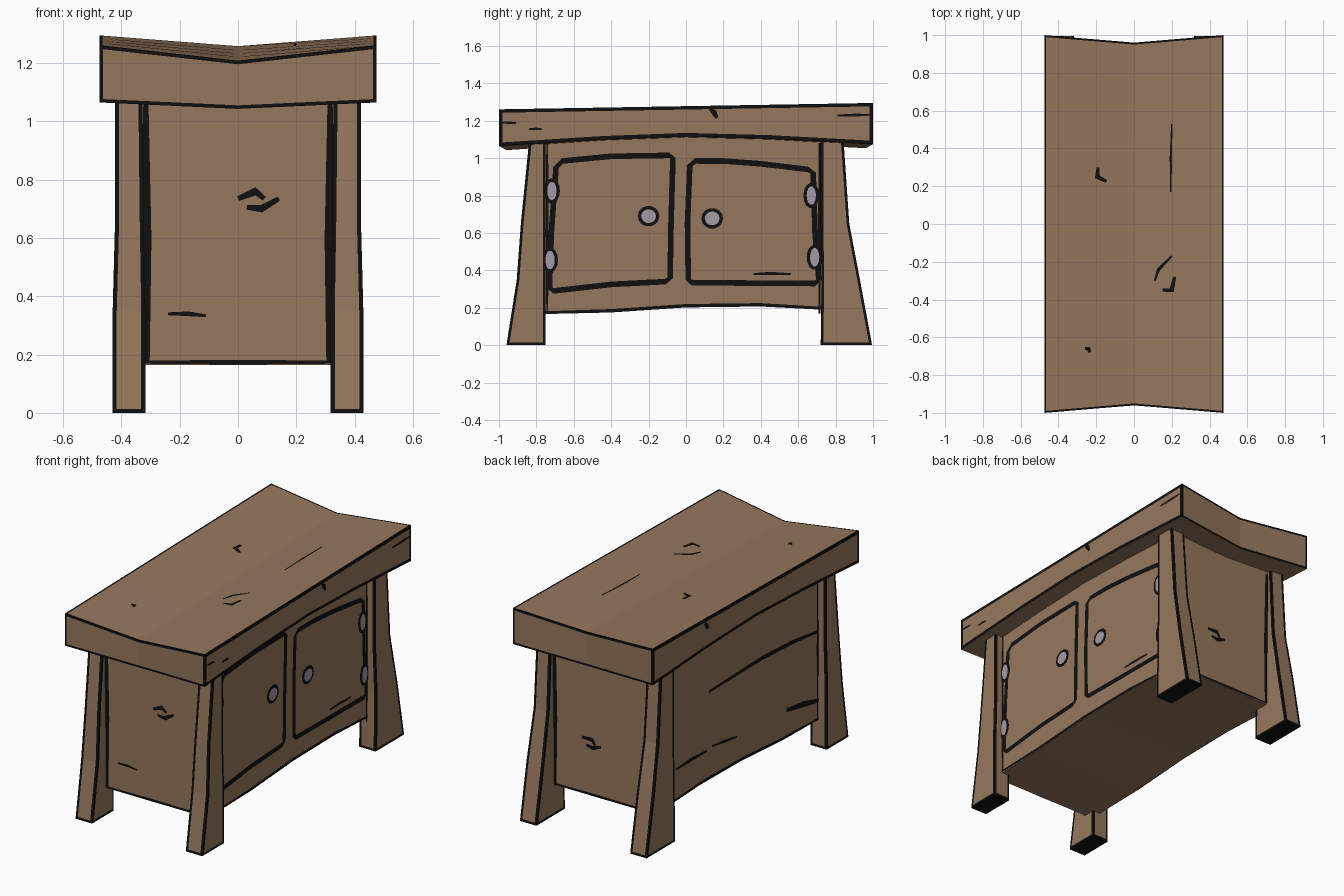
import bpy, bmesh, math
from mathutils import Vector

if "Cube" in bpy.data.objects:
    bpy.data.objects.remove(bpy.data.objects["Cube"])


def material(name, rgb):
    m = bpy.data.materials.new(name)
    m.diffuse_color = (*rgb, 1)
    m.use_nodes = True
    m.node_tree.nodes["Principled BSDF"].inputs["Base Color"].default_value = m.diffuse_color
    return m


WOOD = material("brown wood", (0.305, 0.187, 0.110))
INK = material("black ink", (0.005, 0.005, 0.005))
METAL = material("grey metal", (0.37, 0.32, 0.38))


def finish(name, bm, mats):
    me = bpy.data.meshes.new(name)
    bm.to_mesh(me)
    bm.free()
    for m in mats:
        me.materials.append(m)
    ob = bpy.data.objects.new(name, me)
    bpy.context.collection.objects.link(ob)
    return ob


def loft(name, rings, cap, outlines=(), dark=()):
    """Skin rings into a solid. Regions: one per ring edge, then the two ends.
    outlines = [(region, width)] get an inked border, dark = fully inked regions."""
    bm = bmesh.new()
    vs = [[bm.verts.new(p) for p in r] for r in rings]
    n = len(vs[0])
    regions = [[bm.faces.new((a[i], a[(i + 1) % n], b[(i + 1) % n], b[i]))
                for a, b in zip(vs, vs[1:])] for i in range(n)]
    for r in (vs[0], vs[-1]):
        regions.append([bm.faces.new([r[i] for i in c]) for c in cap])
    bmesh.ops.recalc_face_normals(bm, faces=bm.faces)
    for ids, width in outlines:
        faces = [f for i in ids for f in regions[i]]
        rim = bmesh.ops.inset_region(bm, faces=faces, thickness=width,
                                     use_even_offset=True, use_boundary=True)
        for f in rim["faces"]:
            f.material_index = 1
    for i in dark:
        for f in regions[i]:
            f.material_index = 1
    return finish(name, bm, (WOOD, INK))


# Table top: sagging across x, gently rising towards the back
def top_z(y):
    return 1.278 + 0.017 * y


def sag(y):
    return 0.045 - 0.008 * y


W = 0.475
rings = []
for y, zb in ((-1, 1.065), (-0.45, 1.10), (0, 1.117), (0.45, 1.105), (1, 1.075)):
    t, m = top_z(y), y * 0.96
    rings.append([(-W, y, zb), (0, m, zb - 0.022), (W, y, zb),
                  (W, y, t), (0, m, t - sag(y)), (-W, y, t)])
loft("table_top", rings, ((0, 1, 4, 5), (1, 2, 3, 4)),
     [((3, 4), 0.010), ((2,), 0.018), ((5,), 0.018), ((6,), 0.012), ((7,), 0.012)])

# Cabinet body with an arched underside
B = 0.37
ARCH = ((-0.82, 0.165), (-0.4, 0.175), (0, 0.202), (0.4, 0.207), (0.82, 0.185))
loft("cabinet_body",
     [[(-B, y, z), (B, y, z), (B, y, 1.13), (-B, y, 1.13)] for y, z in ARCH],
     ((0, 1, 2, 3),))

# Four splayed legs: (z, outer y, inner y) profiles
PROFILES = {
    "front": ((0, -0.96, -0.75), (0.35, -0.905, -0.75), (0.65, -0.883, -0.75), (1.1, -0.838, -0.75)),
    "back": ((0, 0.995, 0.72), (0.35, 0.93, 0.725), (0.65, 0.873, 0.72), (1.1, 0.842, 0.72)),
}
LEG_X = ((0.318, 0.43), (0.318, 0.43), (0.323, 0.422), (0.328, 0.422))
for end, prof in PROFILES.items():
    for side, s in (("left", -1), ("right", 1)):
        rings = [[(s * a, yo, z), (s * b, yo, z), (s * b, yi, z), (s * a, yi, z)]
                 for (z, yo, yi), (a, b) in zip(prof, LEG_X)]
        loft(f"{end}_{side}_leg", rings, ((0, 1, 2, 3),),
             [((i,), 0.014) for i in range(4)], dark=(4,))

# Drawing planes: 2D point -> 3D, with outward direction
RIGHT = (lambda u, v: (B + 0.003, u, v), Vector((1, 0, 0)))
LEFT = (lambda u, v: (-B - 0.003, u, v), Vector((-1, 0, 0)))
FRONT = (lambda u, v: (u, -0.823, v), Vector((0, -1, 0)))
BACK = (lambda u, v: (u, 0.823, v), Vector((0, 1, 0)))
SLAB_R = (lambda u, v: (W + 0.003, u, v), Vector((1, 0, 0)))
SLAB_L = (lambda u, v: (-W - 0.003, u, v), Vector((-1, 0, 0)))
TOP = (lambda u, v: (u, v, top_z(v) - sag(v) * (1 - abs(u) / W) + 0.004), Vector((0, 0, 1)))


def add_face(bm, plane, verts):
    f = bm.faces.new(verts)
    f.normal_update()
    if f.normal.dot(plane[1]) < 0:
        f.normal_flip()


def stroke(bm, plane, pts, width, closed=False):
    """Flat ink ribbon along a 2D path, tapered at open ends."""
    p = [Vector(q) for q in pts]
    n = len(p)
    pairs = []
    for i in range(n):
        a = p[i - 1] if closed or i else p[i]
        b = p[(i + 1) % n] if closed or i < n - 1 else p[i]
        d = (b - a).normalized()
        w = width / 2 * (1 if closed or 0 < i < n - 1 else 0.6)
        o = Vector((-d.y, d.x)) * w
        pairs.append([bm.verts.new(plane[0](*(p[i] + k * o))) for k in (1, -1)])
    for i in range(n if closed else n - 1):
        a, b = pairs[i], pairs[(i + 1) % n]
        add_face(bm, plane, (a[0], a[1], b[1], b[0]))


# Door outlines
bm = bmesh.new()
stroke(bm, RIGHT, ((-0.71, 0.29), (-0.40, 0.325), (-0.11, 0.34), (-0.085, 0.36), (-0.08, 0.65),
                   (-0.07, 1.0), (-0.09, 1.015), (-0.4, 1.01), (-0.66, 0.985), (-0.695, 0.95),
                   (-0.72, 0.6), (-0.73, 0.31)), 0.03, True)
stroke(bm, RIGHT, ((0.03, 0.335), (0.35, 0.332), (0.69, 0.33), (0.71, 0.35), (0.69, 0.6),
                   (0.68, 0.92), (0.65, 0.94), (0.4, 0.97), (0.2, 0.985), (0.05, 0.985),
                   (0.02, 0.96), (0.008, 0.65), (0.012, 0.35)), 0.03, True)
finish("door_outlines", bm, (INK,))

# Seams where the body meets legs and underside
bm = bmesh.new()
edge = [(y, z + 0.009) for y, z in ARCH]
for plane in (RIGHT, LEFT):
    stroke(bm, plane, edge, 0.018)
    for y in (-0.742, 0.714):
        stroke(bm, plane, ((y, 0.17), (y, 0.6), (y, 1.08)), 0.016)
for plane, z in ((FRONT, 0.174), (BACK, 0.194)):
    stroke(bm, plane, ((-B, z), (0, z), (B, z)), 0.016)
    for s in (-1, 1):
        stroke(bm, plane, ((s * 0.312, z), (s * 0.312, 0.6), (s * 0.316, 1.06)), 0.03)
finish("body_seams", bm, (INK,))

# Wood grain marks
bm = bmesh.new()
for plane, pts, w in (
    (FRONT, ((0.0, 0.735), (0.06, 0.76), (0.09, 0.735)), 0.028),
    (FRONT, ((0.03, 0.705), (0.08, 0.70), (0.14, 0.735)), 0.026),
    (FRONT, ((-0.24, 0.34), (-0.17, 0.34), (-0.11, 0.333)), 0.016),
    (BACK, ((0.13, 0.53), (0.06, 0.53), (0.04, 0.50)), 0.028),
    (BACK, ((0.10, 0.49), (0.06, 0.48), (0.0, 0.50)), 0.026),
    (RIGHT, ((0.36, 0.38), (0.45, 0.383), (0.56, 0.38)), 0.018),
    (LEFT, ((0.31, 0.745), (-0.2, 0.755), (-0.5, 0.74), (-0.76, 0.71)), 0.026),
    (LEFT, ((0.63, 0.39), (0.48, 0.395), (0.33, 0.39)), 0.022),
    (LEFT, ((0.28, 0.40), (0.16, 0.385), (0.04, 0.365)), 0.018),
    (LEFT, ((-0.44, 0.345), (-0.6, 0.32), (-0.76, 0.285)), 0.036),
    (SLAB_R, ((-0.98, 1.19), (-0.95, 1.19), (-0.91, 1.188)), 0.014),
    (SLAB_R, ((-0.84, 1.155), (-0.80, 1.157), (-0.77, 1.155)), 0.014),
    (SLAB_R, ((0.13, 1.265), (0.15, 1.245), (0.165, 1.215)), 0.03),
    (SLAB_R, ((0.81, 1.228), (0.90, 1.23), (0.98, 1.232)), 0.016),
    (SLAB_L, ((0.50, 1.265), (0.48, 1.245), (0.47, 1.22)), 0.03),
    (TOP, ((-0.19, 0.30), (-0.195, 0.25), (-0.145, 0.225)), 0.028),
    (TOP, ((0.20, -0.17), (0.13, -0.24), (0.11, -0.30)), 0.018),
    (TOP, ((0.15, -0.35), (0.20, -0.35), (0.215, -0.28)), 0.028),
    (TOP, ((0.20, 0.53), (0.195, 0.35), (0.195, 0.17)), 0.012),
    (TOP, ((-0.26, -0.66), (-0.24, -0.66), (-0.235, -0.68)), 0.025),
):
    stroke(bm, plane, pts, w)
finish("wood_grain_marks", bm, (INK,))


# Knobs and hinges: inked plate with a metal plate on it
def plate(name, y, z, ry, rz):
    for part, k, x, mat in (("rim", 0.0, 0.376, INK), ("metal", 0.018, 0.379, METAL)):
        bm = bmesh.new()
        ang = [i * math.tau / 14 for i in range(14)]
        add_face(bm, RIGHT, [bm.verts.new((x, y + (ry - k) * math.cos(a), z + (rz - k) * math.sin(a)))
                             for a in ang])
        finish(f"{name}_{part}", bm, (mat,))


for i, (y, z) in enumerate(((-0.2, 0.69), (0.14, 0.678))):
    plate(f"door_knob_{i + 1}", y, z, 0.058, 0.055)
for i, (y, z) in enumerate(((-0.717, 0.825), (-0.727, 0.455), (0.67, 0.80), (0.688, 0.47))):
    plate(f"hinge_{i + 1}", y, z, 0.043, 0.068)
